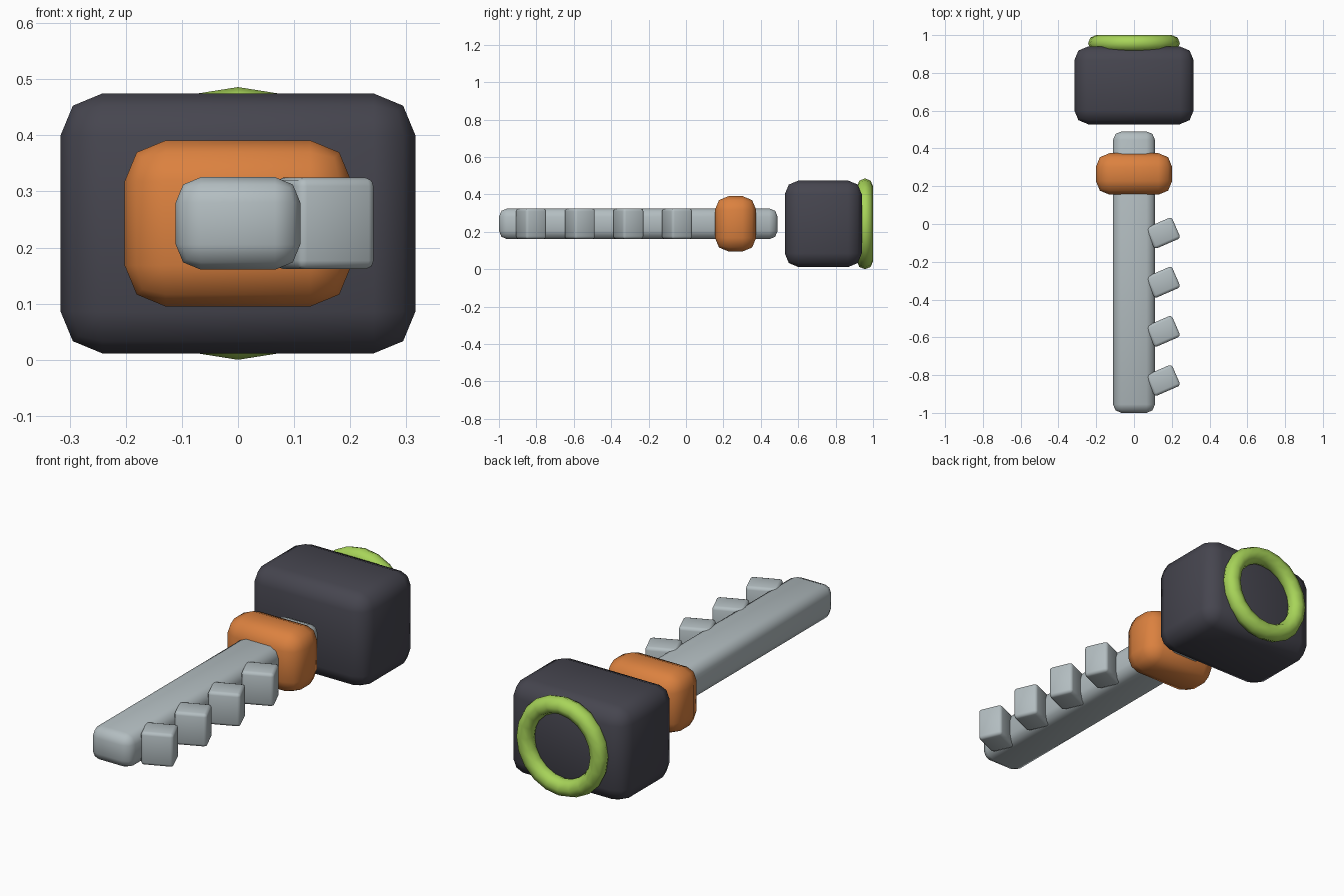
import bpy
import math

if "Cube" in bpy.data.objects:
    bpy.data.objects.remove(bpy.data.objects["Cube"])


def material(name, rgb):
    m = bpy.data.materials.new(name)
    m.diffuse_color = (*rgb, 1.0)
    m.use_nodes = True
    m.node_tree.nodes["Principled BSDF"].inputs["Base Color"].default_value = m.diffuse_color
    return m


STEEL = material("steel_grey", (0.45, 0.51, 0.53))
ORANGE = material("orange", (0.71, 0.22, 0.05))
DARK = material("dark_grey", (0.061, 0.060, 0.078))
GREEN = material("lime_green", (0.39, 0.66, 0.10))

MID_Z = 0.243  # height of the common axis


def finish(obj, name, mat):
    obj.name = name
    obj.data.materials.append(mat)
    bpy.ops.object.shade_smooth_by_angle(angle=math.radians(50))
    return obj


def rounded_box(name, centre, size, bevel, mat, turn=0.0):
    """Box with two-step rounded edges, turned about z."""
    bpy.ops.mesh.primitive_cube_add(size=1, location=centre)
    obj = bpy.context.object
    obj.scale = size
    bpy.ops.object.transform_apply(location=False, rotation=False, scale=True)
    mod = obj.modifiers.new("rounding", 'BEVEL')
    mod.width = bevel
    mod.segments = 2
    bpy.ops.object.modifier_apply(modifier=mod.name)
    obj.rotation_euler.z = turn
    return finish(obj, name, mat)


# Long shaft
rounded_box("shaft", (0, -0.255, MID_Z), (0.222, 1.49, 0.165), 0.045, STEEL)

# Slanted teeth along the right side
for i in range(4):
    rounded_box(f"tooth_{i + 1}", (0.154, -0.048 - 0.26 * i, MID_Z),
                (0.15, 0.122, 0.163), 0.015, STEEL, math.radians(23.5))

# Collar around the shaft
rounded_box("collar", (0, 0.265, MID_Z), (0.404, 0.22, 0.296), 0.073, ORANGE)

# Head block behind a small gap
rounded_box("head", (0, 0.734, MID_Z), (0.632, 0.412, 0.463), 0.074, DARK)

# Ring set into the back of the head
bpy.ops.mesh.primitive_torus_add(
    location=(0, 0.957, MID_Z), rotation=(math.pi / 2, 0, 0),
    major_radius=0.2, minor_radius=0.043, major_segments=20, minor_segments=8)
finish(bpy.context.object, "back_ring", GREEN)
